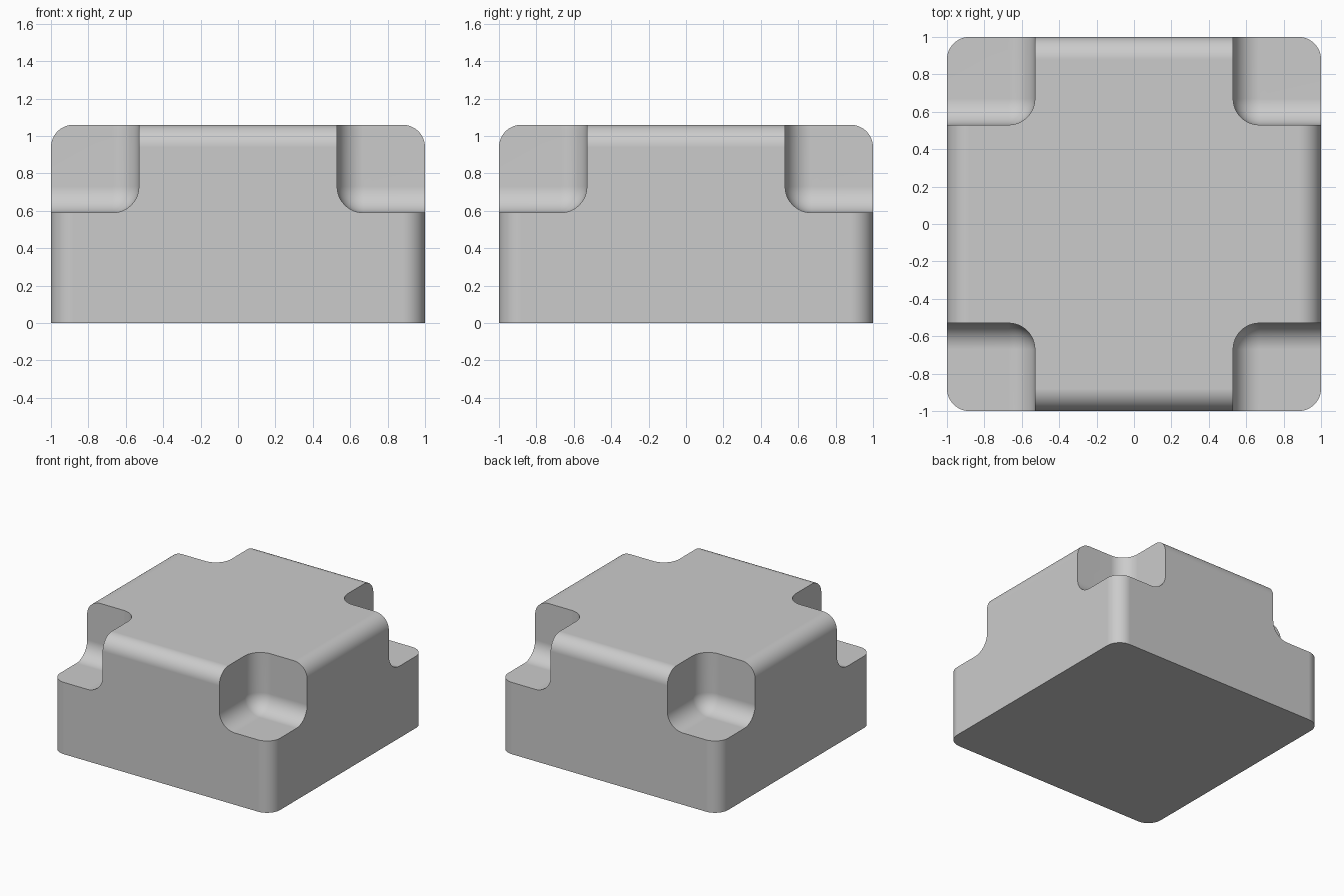
import bpy, bmesh, math
from mathutils import Matrix, Vector

if "Cube" in bpy.data.objects:
    bpy.data.objects.remove(bpy.data.objects["Cube"])

H = 1.06          # block height
NOTCH = 0.53      # where the corner pockets begin
FLOOR = 0.59      # pocket floor height


def rounded_box(name, boxes, radius, segments, keep):
    """One mesh of boxes (lo, hi), with the edges chosen by keep() rounded."""
    bm = bmesh.new()
    for lo, hi in boxes:
        lo, hi = Vector(lo), Vector(hi)
        m = Matrix.Translation((lo + hi) / 2) @ Matrix.Diagonal((*(hi - lo), 1))
        bmesh.ops.create_cube(bm, size=1, matrix=m)
    edges = [e for e in bm.edges if keep(e)]
    bmesh.ops.bevel(bm, geom=edges, offset=radius, offset_type='OFFSET',
                    segments=segments, profile=0.5, affect='EDGES')
    bmesh.ops.recalc_face_normals(bm, faces=bm.faces)
    mesh = bpy.data.meshes.new(name)
    bm.to_mesh(mesh)
    bm.free()
    ob = bpy.data.objects.new(name, mesh)
    bpy.context.collection.objects.link(ob)
    return ob


# Main block: every edge rounded except those around the base
block = rounded_box("notched_block", [((-1, -1, 0), (1, 1, H))], 0.12, 12,
                    lambda e: max(v.co.z for v in e.verts) > 0.01)

# Rounded cutters for the four top corner pockets
boxes = []
for sx in (-1, 1):
    for sy in (-1, 1):
        xs, ys = sorted((sx * NOTCH, sx * 1.5)), sorted((sy * NOTCH, sy * 1.5))
        boxes.append(((xs[0], ys[0], FLOOR), (xs[1], ys[1], 1.6)))
cutter = rounded_box("pocket_cutter", boxes, 0.14, 12, lambda e: True)
cutter.hide_render = True

# Cut the pockets
cut = block.modifiers.new("pockets", 'BOOLEAN')
cut.operation = 'DIFFERENCE'
cut.solver = 'EXACT'
cut.object = cutter
bpy.ops.object.select_all(action='DESELECT')
bpy.context.view_layer.objects.active = block
block.select_set(True)
bpy.ops.object.modifier_apply(modifier=cut.name)
bpy.data.objects.remove(cutter)

# Smooth fillets, crisp pocket rims and base
bpy.ops.object.shade_smooth_by_angle(angle=math.radians(25))
wn = block.modifiers.new("flat_faces", 'WEIGHTED_NORMAL')
wn.keep_sharp = True
